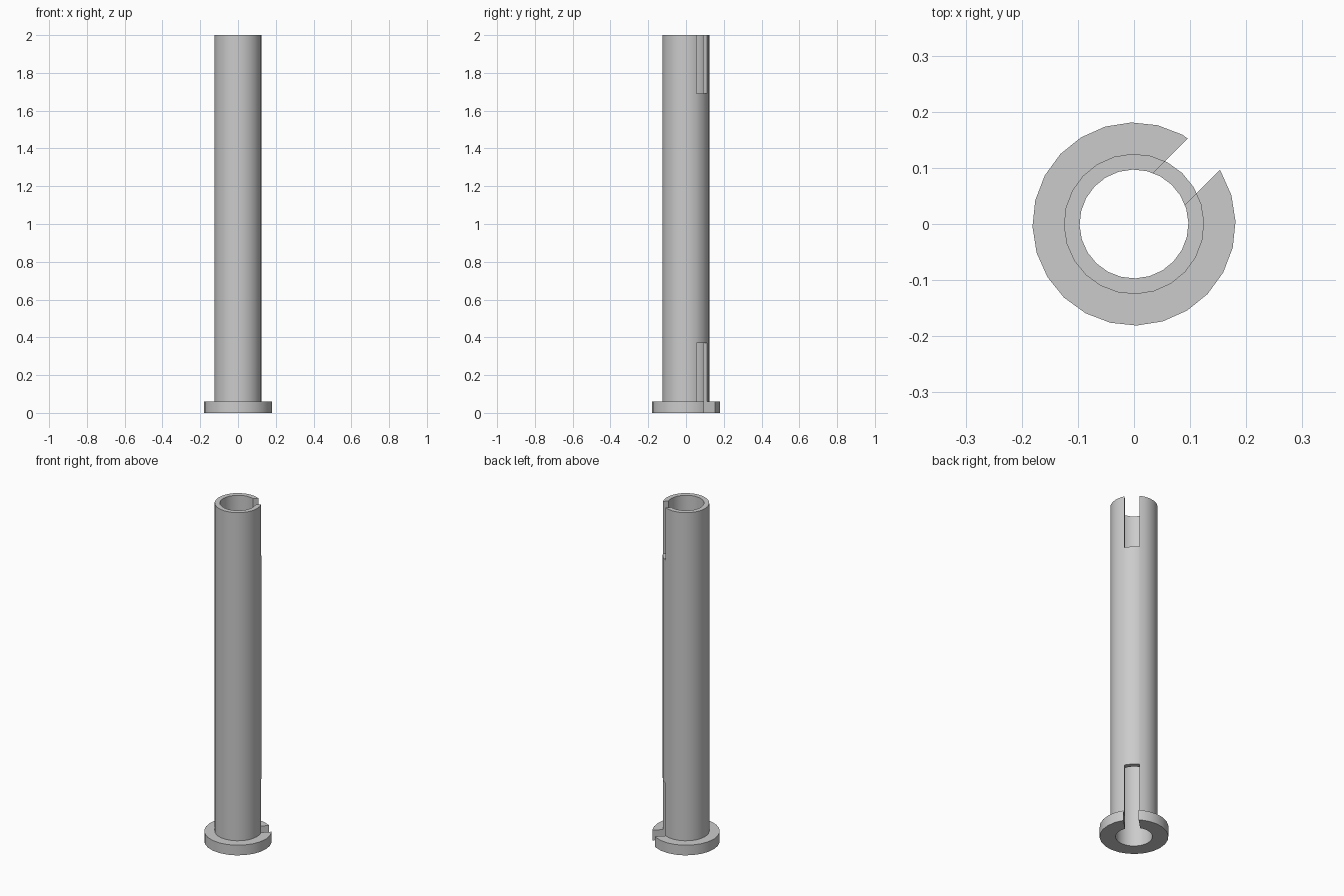
import bpy
import bmesh
import math
from mathutils import Matrix

if "Cube" in bpy.data.objects:
    bpy.data.objects.remove(bpy.data.objects["Cube"])

BORE, TUBE, FLANGE = 0.097, 0.125, 0.181
HEIGHT, FLANGE_TOP = 2.0, 0.06
SEGMENTS = 24
SLOT_WIDTH = 0.08

# Plain grey material
grey = bpy.data.materials.new("plain grey")
grey.use_nodes = True
colour = (0.6, 0.6, 0.6, 1)
grey.diffuse_color = colour
grey.node_tree.nodes["Principled BSDF"].inputs["Base Color"].default_value = colour


def make_object(name, bm):
    bmesh.ops.recalc_face_normals(bm, faces=bm.faces)
    mesh = bpy.data.meshes.new(name)
    bm.to_mesh(mesh)
    bm.free()
    mesh.materials.append(grey)
    obj = bpy.data.objects.new(name, mesh)
    bpy.context.collection.objects.link(obj)
    return obj


def revolve(name, profile):
    """Spin a closed (radius, height) profile around z."""
    bm = bmesh.new()
    rings = []
    for i in range(SEGMENTS):
        a = math.tau * i / SEGMENTS + math.radians(1.5)
        rings.append([bm.verts.new((r * math.cos(a), r * math.sin(a), z))
                      for r, z in profile])
    n = len(profile)
    for i, ring in enumerate(rings):
        nxt = rings[(i + 1) % SEGMENTS]
        for j in range(n):
            k = (j + 1) % n
            bm.faces.new((ring[j], nxt[j], nxt[k], ring[k]))
    return make_object(name, bm)


def slot_cutter(name, low, high):
    """Box reaching outward from the axis towards the back left corner."""
    length = 0.4
    bm = bmesh.new()
    bmesh.ops.create_cube(bm, size=1)
    bmesh.ops.scale(bm, vec=(length, SLOT_WIDTH, high - low), verts=bm.verts)
    bmesh.ops.translate(bm, vec=(length / 2, 0, (low + high) / 2), verts=bm.verts)
    bmesh.ops.rotate(bm, matrix=Matrix.Rotation(math.radians(45), 3, "Z"),
                     verts=bm.verts)
    cutter = make_object(name, bm)
    cutter.hide_render = True
    return cutter


# Hollow tube with a flange at its foot
tube = revolve("flanged_tube", [
    (BORE, 0), (FLANGE, 0), (FLANGE, FLANGE_TOP),
    (TUBE, FLANGE_TOP), (TUBE, HEIGHT), (BORE, HEIGHT)])

# Slots through one side of the wall, at the foot and at the top
bpy.context.view_layer.objects.active = tube
tube.select_set(True)
for name, low, high in (("foot_slot", -0.1, 0.37), ("top_slot", 1.69, 2.1)):
    cutter = slot_cutter(name, low, high)
    cut = tube.modifiers.new(name, "BOOLEAN")
    cut.operation = "DIFFERENCE"
    cut.solver = "EXACT"
    cut.object = cutter
    bpy.ops.object.modifier_apply(modifier=cut.name)
    bpy.data.objects.remove(cutter)

bpy.ops.object.shade_smooth_by_angle(angle=math.radians(30))
